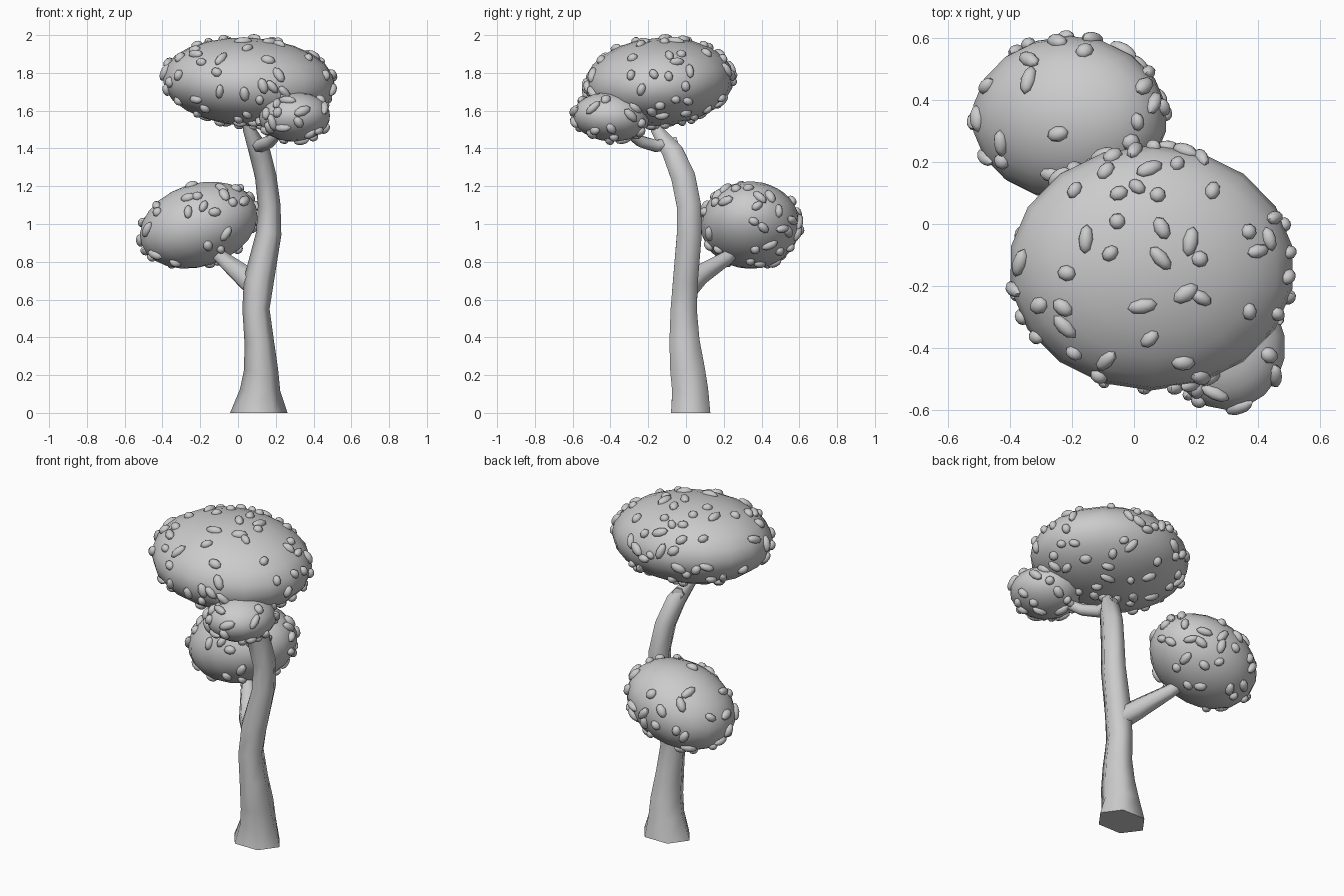
import bpy, bmesh, math, random
from mathutils import Vector, Matrix, Euler

if "Cube" in bpy.data.objects:
    bpy.data.objects.remove(bpy.data.objects["Cube"])

random.seed(7)


def finish(bm, name, angle):
    bmesh.ops.recalc_face_normals(bm, faces=bm.faces[:])
    me = bpy.data.meshes.new(name)
    bm.to_mesh(me)
    bm.free()
    ob = bpy.data.objects.new(name, me)
    bpy.context.collection.objects.link(ob)
    bpy.ops.object.select_all(action='DESELECT')
    ob.select_set(True)
    bpy.context.view_layer.objects.active = ob
    bpy.ops.object.shade_smooth_by_angle(angle=math.radians(angle))
    return ob


def tube(name, pts, sides=6):
    """Lofted limb; each point is x, y, z, radius u, radius v."""
    bm = bmesh.new()
    pos = [Vector(p[:3]) for p in pts]
    rings = []
    for i, p in enumerate(pts):
        t = (pos[min(i + 1, len(pts) - 1)] - pos[max(i - 1, 0)]).normalized()
        if p[2] == 0:
            t = Vector((0, 0, 1))          # flat foot
        u = Vector((1, 0, 0))
        u = (u - t * u.dot(t)).normalized()
        v = t.cross(u)
        rings.append([bm.verts.new(pos[i] + u * p[3] * math.cos(a) + v * p[4] * math.sin(a))
                      for a in (2 * math.pi * k / sides for k in range(sides))])
    for a, b in zip(rings, rings[1:]):
        for k in range(sides):
            n = (k + 1) % sides
            bm.faces.new((a[k], a[n], b[n], b[k]))
    bm.faces.new(rings[0][::-1])
    bm.faces.new(rings[-1])
    return finish(bm, name, 65)


def foliage(name, centre, radii, tilt, count):
    """Tilted ellipsoid crown, and a separate scatter of small leaf buds on it."""
    place = Matrix.Translation(centre) @ Euler([math.radians(a) for a in tilt]).to_matrix().to_4x4()
    r = Vector(radii)
    bm = bmesh.new()
    bmesh.ops.create_uvsphere(bm, u_segments=18, v_segments=12, radius=1,
                              matrix=place @ Matrix.Diagonal((*r, 1)))
    finish(bm, name, 60)

    bm = bmesh.new()
    spots = []
    while len(spots) < count:
        d = Vector([random.gauss(0, 1) for _ in range(3)]).normalized()
        n = Vector((d.x / r.x, d.y / r.y, d.z / r.z))
        if random.random() > n.length * min(r):     # even spread by area
            continue
        p = Vector((d.x * r.x, d.y * r.y, d.z * r.z)) * 0.99
        if any((p - q).length < .05 for q in spots):
            continue
        spots.append(p)
        turn = n.to_track_quat('Z', 'Y').to_matrix().to_4x4() @ Matrix.Rotation(random.uniform(0, 6.28), 4, 'Z')
        size = Matrix.Diagonal((random.uniform(.026, .05), random.uniform(.021, .028), .023, 1))
        bmesh.ops.create_uvsphere(bm, u_segments=8, v_segments=6, radius=1,
                                  matrix=place @ Matrix.Translation(p) @ turn @ size)
    finish(bm, name + "_buds", 60)


# Trunk with flared foot
tube("trunk", [
    (.11, .025, 0, .152, .12), (.117, .022, .12, .107, .110), (.122, .008, .23, .09, .106),
    (.112, -.008, .38, .078, .092), (.095, -.012, .55, .072, .08), (.11, -.003, .70, .08, .076),
    (.163, .018, .95, .067, .076), (.165, .015, 1.1, .06, .074), (.147, -.015, 1.25, .057, .074),
    (.115, -.07, 1.38, .057, .064), (.06, -.155, 1.5, .034, .036), (.04, -.19, 1.62, .025, .025)])

# Side branches
tube("lower_branch", [(.11, .0, .655, .07, .07), (.035, .06, .72, .062, .062),
                      (-.08, .21, .815, .042, .042), (-.16, .29, .89, .03, .03)])
tube("upper_branch", [(.09, -.05, 1.43, .035, .035), (.115, -.16, 1.413, .036, .036),
                      (.17, -.24, 1.437, .034, .034), (.22, -.31, 1.49, .03, .03),
                      (.28, -.37, 1.55, .025, .025)])

# Crowns
foliage("top_foliage", (.057, -.142, 1.752), (.463, .397, .233), (4, 3, 0), 98)
foliage("lower_foliage", (-.208, .342, .994), (.324, .266, .219), (0, -18, 0), 52)
foliage("small_foliage", (.30, -.398, 1.567), (.19, .203, .13), (-4, -3, 0), 34)
